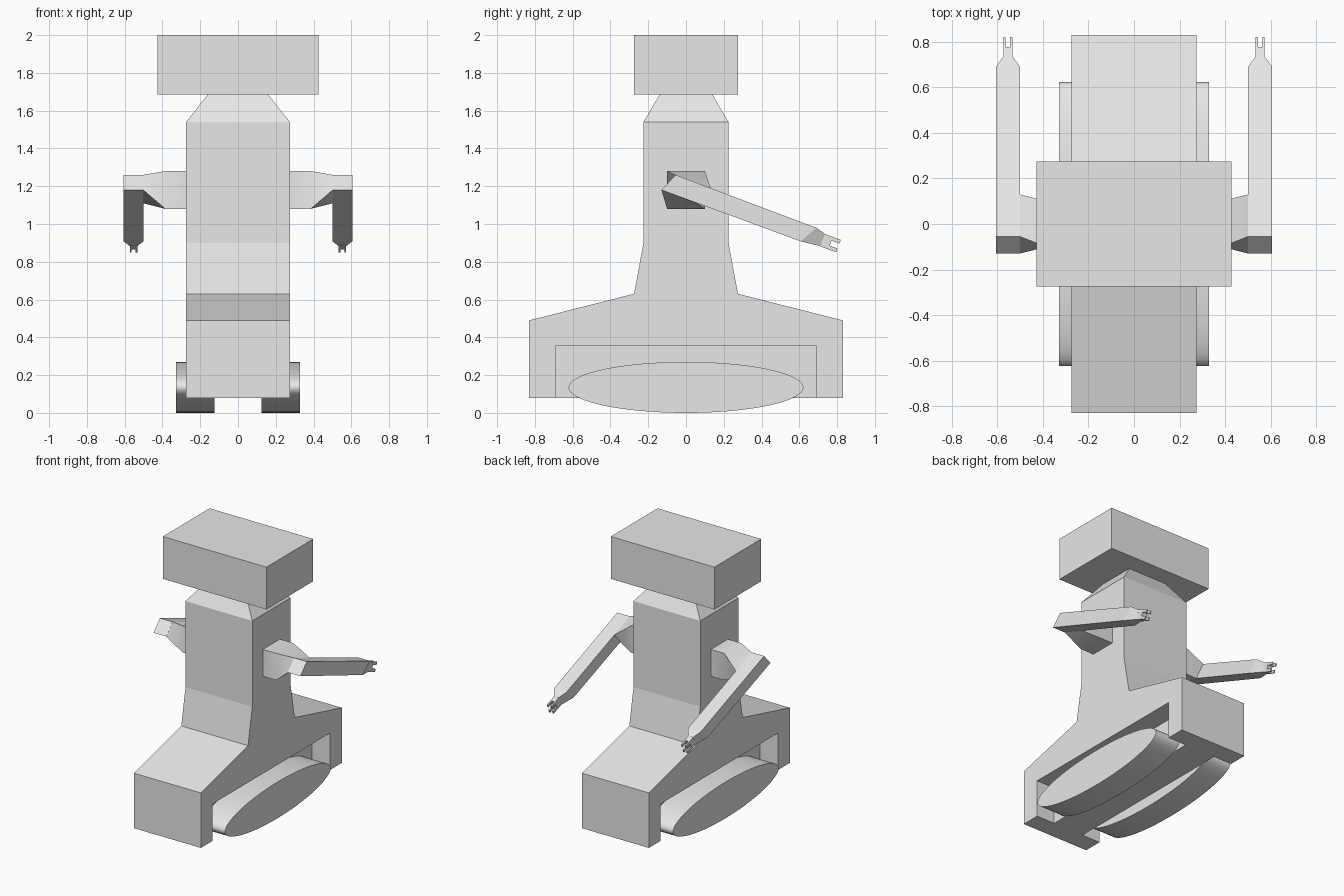
import bpy, bmesh, math

cube = bpy.data.objects.get("Cube")
if cube:
    bpy.data.objects.remove(cube, do_unlink=True)

# One plain material for everything
grey = bpy.data.materials.new("light grey")
grey.use_nodes = True
grey.diffuse_color = (0.8, 0.8, 0.8, 1)
grey.node_tree.nodes["Principled BSDF"].inputs["Base Color"].default_value = (0.8, 0.8, 0.8, 1)


def loft(name, rings, smooth=False):
    """Skin a row of equal-length rings and cap both ends."""
    bm = bmesh.new()
    loops = [[bm.verts.new(p) for p in ring] for ring in rings]
    n = len(loops[0])
    for a, b in zip(loops, loops[1:]):
        for i in range(n):
            j = (i + 1) % n
            bm.faces.new((a[i], a[j], b[j], b[i]))
    bm.faces.new(loops[0])
    bm.faces.new(loops[-1])
    bmesh.ops.recalc_face_normals(bm, faces=bm.faces)
    mesh = bpy.data.meshes.new(name)
    bm.to_mesh(mesh)
    bm.free()
    mesh.materials.append(grey)
    obj = bpy.data.objects.new(name, mesh)
    bpy.context.collection.objects.link(obj)
    if smooth:
        bpy.ops.object.select_all(action='DESELECT')
        obj.select_set(True)
        bpy.context.view_layer.objects.active = obj
        bpy.ops.object.shade_smooth_by_angle(angle=math.radians(30))
    return obj


def side_ring(x, profile):
    return [(x, y, z) for y, z in profile]


def flat_ring(z, hx, hy):
    return [(-hx, -hy, z), (hx, -hy, z), (hx, hy, z), (-hx, hy, z)]


# Body: side profile with a wheel arch, extruded across the width
half = [(0.69, 0.355), (0.69, 0.08), (0.83, 0.08), (0.83, 0.49),
        (0.275, 0.63), (0.225, 0.90), (0.225, 1.54)]
profile = half + [(-y, z) for y, z in reversed(half)]
loft("body", [side_ring(x, profile) for x in (-0.275, 0.275)])

# Core between the two wheel recesses, neck and head
loft("chassis_core", [flat_ring(z, 0.125, 0.69) for z in (0.08, 0.355)])
loft("neck", [flat_ring(1.54, 0.275, 0.225), flat_ring(1.685, 0.16, 0.14)])
loft("head", [flat_ring(z, 0.427, 0.275) for z in (1.685, 2.0)])

# Arm frame: the forearm slopes down towards the back
DY, DZ = 0.936, -0.352
TIP = (0.807, 0.883)
ARM_X = 0.553


def arm_point(s, x, along, up):
    """Point measured back from the hand tip, along the arm and across it."""
    return (s * (ARM_X + x), TIP[0] + DY * along - DZ * up,
            TIP[1] + DZ * along + DY * up)


def arm_box(name, s, along, xs, ups):
    rings = [[arm_point(s, x, a, u) for x, u in
              ((xs[0], ups[0]), (xs[1], ups[0]), (xs[1], ups[1]), (xs[0], ups[1]))]
             for a in along]
    return loft(name, rings)


for s, side in ((1, "left"), (-1, "right")):
    # Elliptical wheel
    ellipse = [(0.622 * math.cos(t * math.tau / 64), 0.135 + 0.135 * math.sin(t * math.tau / 64))
               for t in range(64)]
    loft(side + "_wheel", [side_ring(s * x, ellipse) for x in (0.125, 0.328)], True)

    # Shoulder: square stub twisting into the forearm
    square = [(-0.1, 1.08), (-0.1, 1.28), (0.1, 1.28), (0.1, 1.08)]
    elbow = [(-0.13, 1.18), (-0.055, 1.26), (0.13, 1.19), (0.056, 1.11)]
    loft(side + "_shoulder", [side_ring(s * 0.27, square), side_ring(s * 0.385, square),
                              side_ring(s * 0.502, elbow)], True)

    # Forearm with a tapered wrist; each ring is (half width, lower yz, upper yz)
    rings = []
    for hw, low, top in ((0.052, (-0.13, 1.18), (-0.055, 1.26)),
                         (0.052, (0.607, 0.908), (0.69, 0.98)),
                         (0.02, (0.711, 0.883), (0.735, 0.948))):
        rings.append([(s * (ARM_X - hw), *low), (s * (ARM_X + hw), *low),
                      (s * (ARM_X + hw), *top), (s * (ARM_X - hw), *top)])
    loft(side + "_forearm", rings)

    # Hand block and four small fingers
    arm_box(side + "_hand", s, (-0.09, -0.045), (-0.02, 0.02), (-0.035, 0.035))
    for i, xs in enumerate(((-0.02, -0.01), (0.01, 0.02))):
        for j, ups in enumerate(((-0.035, -0.014), (0.014, 0.035))):
            arm_box(f"{side}_finger_{2 * i + j + 1}", s, (-0.045, 0), xs, ups)
